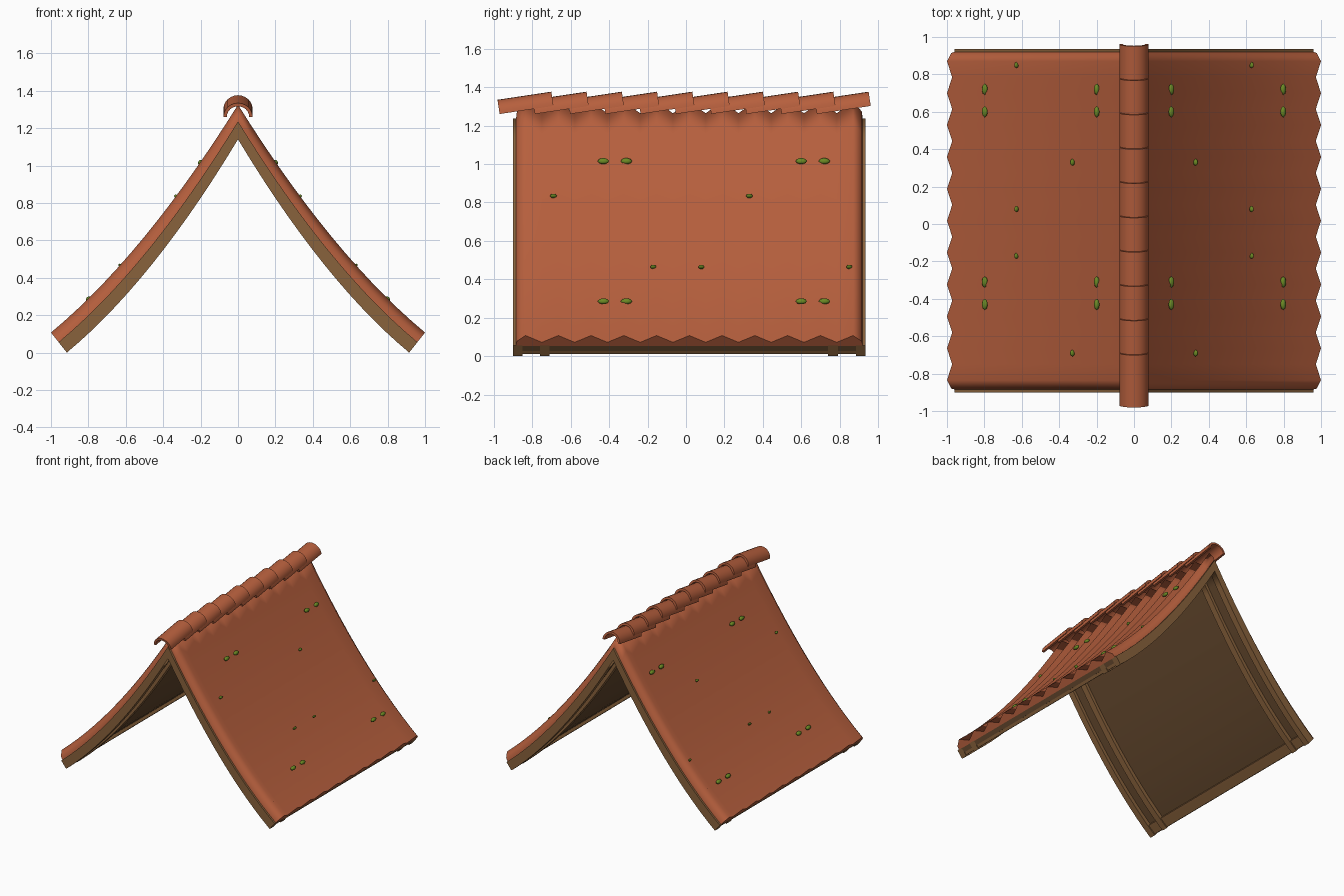
import bpy, bmesh, math
from mathutils import Vector, Matrix

if "Cube" in bpy.data.objects:
    bpy.data.objects.remove(bpy.data.objects["Cube"])


def material(name, r, g, b):
    m = bpy.data.materials.new(name)
    m.diffuse_color = (r, g, b, 1)
    m.use_nodes = True
    m.node_tree.nodes["Principled BSDF"].inputs["Base Color"].default_value = m.diffuse_color
    return m


TILE = material("terracotta", 0.47, 0.115, 0.047)
WOOD = material("timber", 0.25, 0.122, 0.045)
DARK = material("dark_boarding", 0.13, 0.066, 0.027)
MOSS = material("moss_green", 0.145, 0.25, 0.018)


def quad(s, a, m, b):
    # parabola through a (s=0), m (s=.5), b (s=1)
    return a * (2*s - 1) * (s - 1) + m * 4 * s * (1 - s) + b * s * (2*s - 1)


def slope(s, f):
    # point on the right slope: s runs ridge to eave, f from underside (0) to tile crest (1)
    top = Vector((s, quad(s, 1.325, 0.62, 0.107)))
    low = Vector((0.915 * s, quad(s, 1.14, 0.475, 0.0)))
    return low.lerp(top, f)


def make(name, bm, mat, mirror=True, angle=40):
    bmesh.ops.recalc_face_normals(bm, faces=bm.faces[:])
    me = bpy.data.meshes.new(name)
    bm.to_mesh(me)
    bm.free()
    me.materials.append(mat)
    ob = bpy.data.objects.new(name, me)
    bpy.context.collection.objects.link(ob)
    if mirror:
        ob.modifiers.new("mirror", 'MIRROR')
    bpy.ops.object.select_all(action='DESELECT')
    ob.select_set(True)
    bpy.context.view_layer.objects.active = ob
    bpy.ops.object.shade_smooth_by_angle(angle=math.radians(angle))
    return ob


def sweep(name, section, mat, s0=0.0, s1=1.0, n=14, angle=40):
    # sweep a closed (y, f) section down the curved slope
    bm = bmesh.new()
    rings = []
    for i in range(n + 1):
        ring = []
        for y, f in section:
            p = slope(s0 + (s1 - s0) * i / n, f)
            ring.append(bm.verts.new((p.x, y, p.y)))
        rings.append(ring)
    k = len(section)
    for a, b in zip(rings, rings[1:]):
        for j in range(k):
            bm.faces.new((a[j], a[(j+1) % k], b[(j+1) % k], b[j]))
    bm.faces.new(rings[-1])
    if s0 > 0:
        bm.faces.new(rings[0])
    return make(name, bm, mat, angle=angle)


def bar(y0, y1, f0, f1):
    return [(y0, f0), (y0, f1), (y1, f1), (y1, f0)]


# corrugated tile covering with rolled verges
section = [(-0.885, 0.5), (-0.88, 0.72)]
for i in range(11):
    y = -0.835 + 0.1705 * i
    section.append((y, 1.0))
    if i < 10:
        section.append((y + 0.085, 0.67))
section += [(0.915, 0.72), (0.92, 0.5)]
sweep("roof_tiles", section, TILE, angle=75)

# timber frame under the tiles
for i, (y0, y1) in enumerate([(-0.90, -0.85), (-0.76, -0.71), (0.74, 0.79), (0.885, 0.935)]):
    sweep(f"rafter_{i + 1}", bar(y0, y1, 0.0, 0.52), WOOD)
sweep("underside_boarding", bar(-0.87, 0.90, 0.24, 0.5), DARK)
sweep("eave_beam", bar(-0.87, 0.90, 0.07, 0.45), WOOD, s0=0.93, s1=0.995, n=2)

# overlapping half-round ridge caps, each tilted up toward the back
SEG = 12
for i in range(10):
    y1 = -0.69 + 0.1835 * i
    y0 = y1 - 0.28
    bm = bmesh.new()
    rings = []
    for y, z in ((y0, 1.26), (y1, 1.302)):
        ring = []
        for r, order in ((0.078, range(SEG + 1)), (0.060, range(SEG, -1, -1))):
            for k in order:
                a = math.pi * k / SEG
                # end faces lean with the tilt of the cap
                h = r * 0.95 * math.sin(a)
                ring.append(bm.verts.new((r * math.cos(a), y - h * 0.15, z + h)))
        rings.append(ring)
    a, b = rings
    n = len(a)
    for j in range(n):
        bm.faces.new((a[j], a[(j+1) % n], b[(j+1) % n], b[j]))
    for ring in rings:
        for k in range(SEG):
            bm.faces.new((ring[k], ring[k+1], ring[n-2-k], ring[n-1-k]))
    make(f"ridge_cap_{i + 1}", bm, TILE, mirror=False)

# moss tufts sitting on the slopes
spots = [(s, y, 0.030) for s in (0.2, 0.8) for y in (-0.43, -0.31, 0.6, 0.72)]
spots += [(0.33, y, 0.018) for y in (-0.69, 0.33)]
spots += [(0.63, y, 0.016) for y in (-0.17, 0.08, 0.85)]
bm = bmesh.new()
for s, y, r in spots:
    p = slope(s, 0.97)
    d = slope(s + 0.01, 1) - slope(s - 0.01, 1)
    tilt = Matrix.Rotation(-math.atan2(d.y, d.x), 4, 'Y')
    bmesh.ops.create_uvsphere(
        bm, u_segments=10, v_segments=6, radius=1,
        matrix=Matrix.Translation((p.x, y, p.y)) @ tilt @ Matrix.Diagonal((r * 0.55, r, 0.014, 1)))
make("moss", bm, MOSS)
